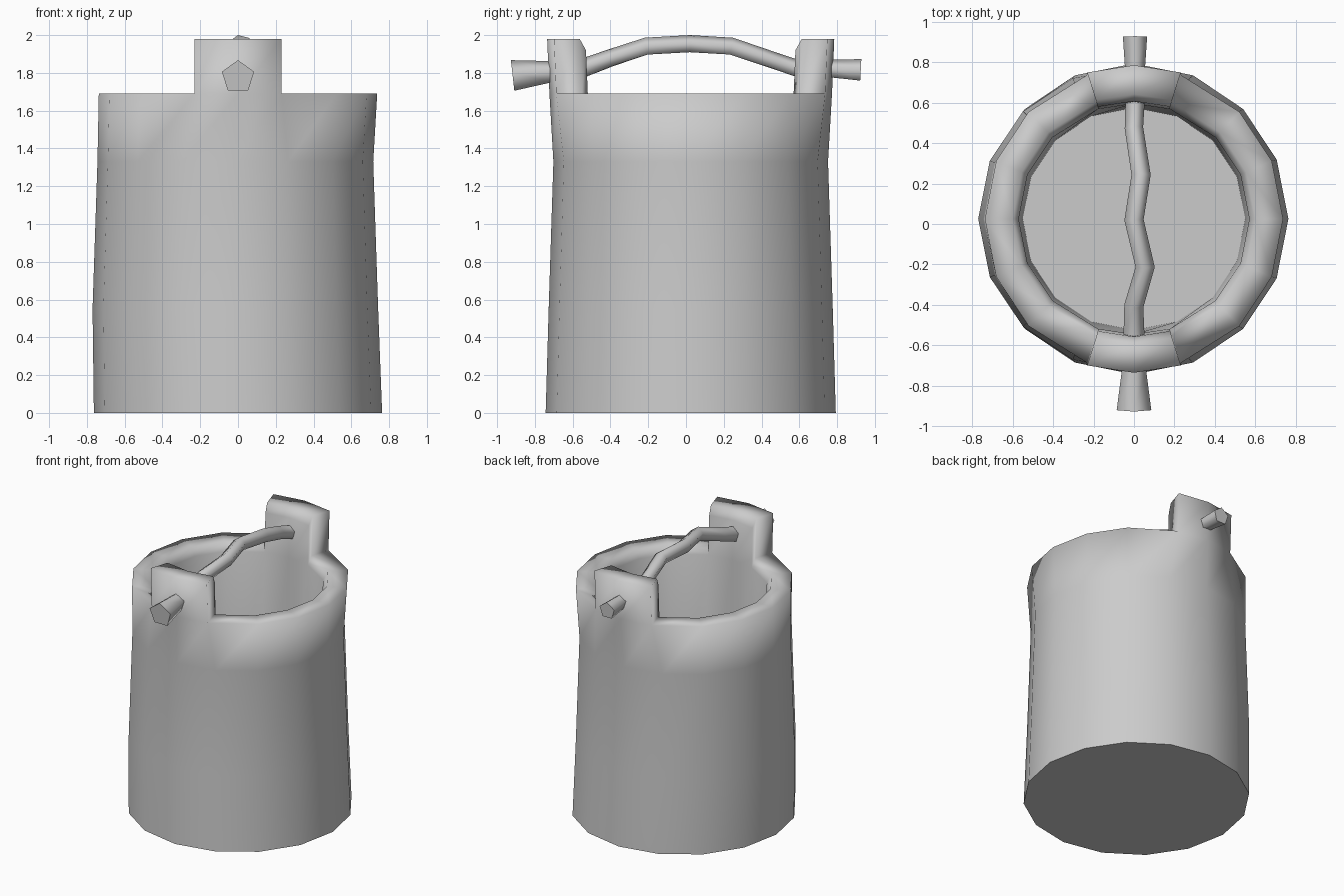
import bpy, bmesh
from math import sin, cos, pi, radians
from mathutils import Vector

cube = bpy.data.objects.get("Cube")
if cube:
    bpy.data.objects.remove(cube, do_unlink=True)

mat = bpy.data.materials.new("weathered_grey")
mat.use_nodes = True
grey = (0.6, 0.6, 0.6, 1)
mat.diffuse_color = grey
mat.node_tree.nodes["Principled BSDF"].inputs["Base Color"].default_value = grey

SIDES = 16
CENTRE_Y = 0.025


def finish(bm, name, angle):
    """Turn a bmesh into a smooth object with sharp corners above the angle."""
    bmesh.ops.recalc_face_normals(bm, faces=bm.faces[:])
    for f in bm.faces:
        f.smooth = True
    for e in bm.edges:
        if len(e.link_faces) == 2 and e.calc_face_angle(0) > radians(angle):
            e.smooth = False
    mesh = bpy.data.meshes.new(name)
    bm.to_mesh(mesh)
    bm.free()
    mesh.materials.append(mat)
    obj = bpy.data.objects.new(name, mesh)
    bpy.context.collection.objects.link(obj)
    return obj


def bridge(bm, a, b):
    n = len(a)
    return [bm.faces.new((a[i], a[(i + 1) % n], b[(i + 1) % n], b[i])) for i in range(n)]


# Bucket: outer wall, flat rim, bevelled lip, inner wall and floor
# Each ring: height, x radius, y radius, x shift, narrowed beside the tabs
profile = [
    (0.0, 0.763, 0.768, 0.0, False),
    (0.55, 0.756, 0.752, -0.014, False),
    (1.33, 0.73, 0.727, -0.014, False),
    (1.69, 0.737, 0.748, 0.0, True),
    (1.69, 0.60, 0.605, 0.0, True),
    (1.63, 0.57, 0.57, 0.0, True),
    (0.10, 0.55, 0.55, 0.0, False),
]
bm = bmesh.new()
rings = []
for z, rx, ry, cx, narrow in profile:
    ring = []
    for i in range(SIDES):
        a = 2 * pi * i / SIDES
        x, y = rx * cos(a), ry * sin(a)
        if narrow and i % 8 in (3, 5):
            x *= 0.82
            y *= 1.03
        ring.append(bm.verts.new((x + cx, y + CENTRE_Y, z)))
    rings.append(ring)
bands = [bridge(bm, a, b) for a, b in zip(rings, rings[1:])]
bottom = bm.faces.new(rings[0])
floor = bm.faces.new(rings[-1])

# Handle tabs raised from the rim at the front and back
for first, side in ((3, 1), (11, -1)):
    faces = [band[i] for band in bands[3:5] for i in (first, first + 1)]
    new = bmesh.ops.extrude_face_region(bm, geom=faces)["geom"]
    bmesh.ops.delete(bm, geom=faces, context='FACES')
    verts = [v for v in new if isinstance(v, bmesh.types.BMVert)]
    bmesh.ops.translate(bm, verts=verts, vec=(0, 0.012 * side, 0.29))
bucket = finish(bm, "bucket", 180)
# Crisp edges only around the bottom and the floor
for e in bucket.data.edges:
    zs = [bucket.data.vertices[v].co.z for v in e.vertices]
    if max(zs) < 0.2:
        e.use_edge_sharp = True

# Handle: crooked five-sided stick, flared where it sticks out at the front
path = [
    (0.0, -0.917, 1.778, 0.09),
    (0.0, -0.72, 1.80, 0.063),
    (0.0, -0.56, 1.815, 0.055),
    (0.0, -0.40, 1.875, 0.05),
    (0.055, -0.21, 1.937, 0.05),
    (0.0, 0.02, 1.95, 0.05),
    (0.035, 0.24, 1.937, 0.05),
    (0.0, 0.47, 1.86, 0.048),
    (0.005, 0.60, 1.815, 0.05),
    (0.005, 0.77, 1.818, 0.052),
    (0.005, 0.925, 1.81, 0.063),
]
points = [Vector(p[:3]) for p in path]
bm = bmesh.new()
rings = []
for i, p in enumerate(points):
    along = (points[min(i + 1, len(points) - 1)] - points[max(i - 1, 0)]).normalized()
    across = along.cross(Vector((0, 0, 1))).normalized()
    up = across.cross(along)
    r = path[i][3]
    rings.append([bm.verts.new(p + r * (across * sin(2 * pi * k / 5) + up * cos(2 * pi * k / 5)))
                  for k in range(5)])
for a, b in zip(rings, rings[1:]):
    bridge(bm, a, b)
bm.faces.new(rings[0])
bm.faces.new(rings[-1])
finish(bm, "handle", 75)
